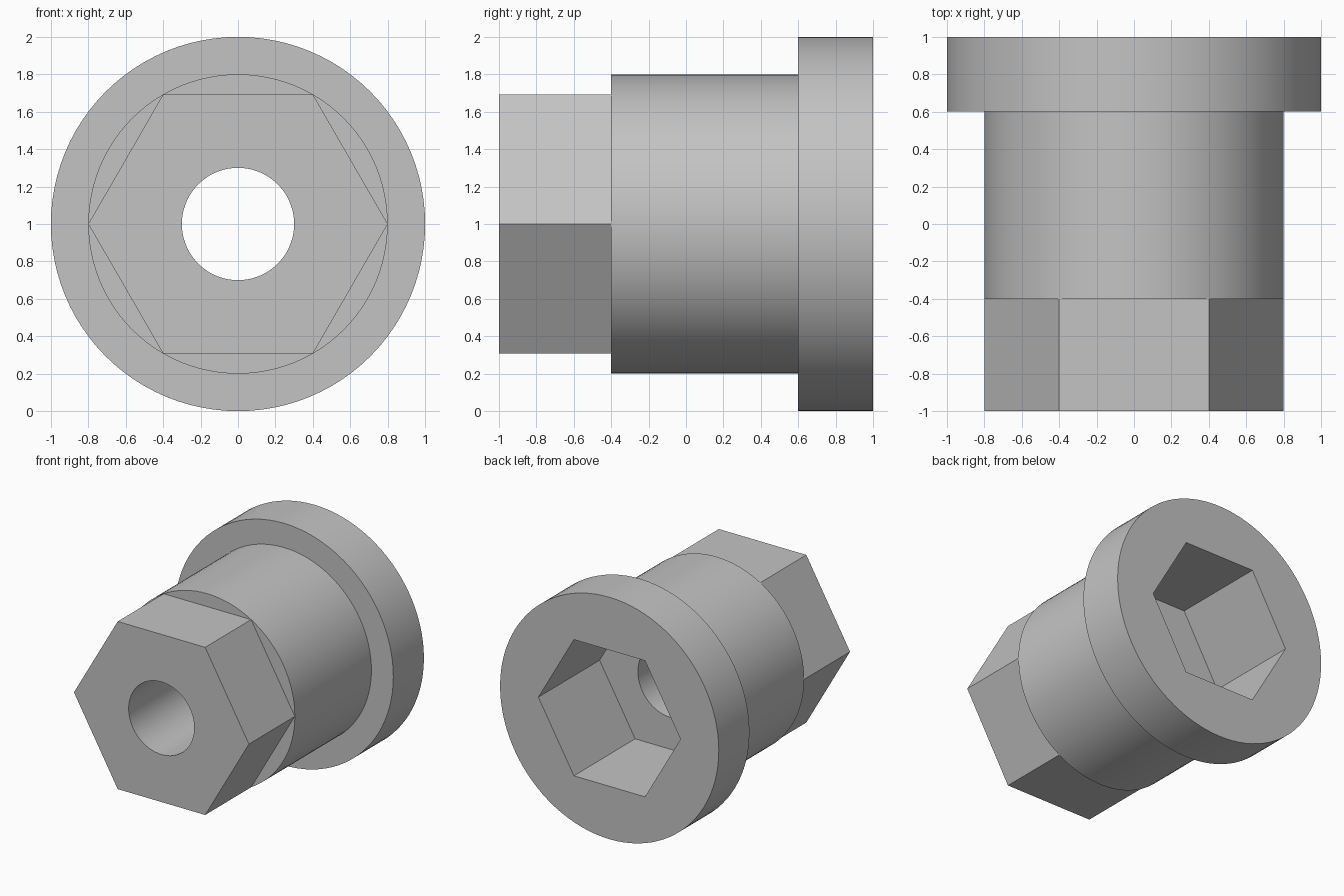
import bpy
import bmesh
from math import pi, cos, sin, radians

cube = bpy.data.objects.get("Cube")
if cube:
    bpy.data.objects.remove(cube)

STEPS = 96      # a multiple of six, so hexagon corners land on samples
CENTRE_Z = 1.0


def material(name, value):
    mat = bpy.data.materials.new(name)
    mat.use_nodes = True
    colour = (value, value, value, 1)
    mat.diffuse_color = colour
    mat.node_tree.nodes["Principled BSDF"].inputs["Base Color"].default_value = colour
    return mat


def circle(radius):
    return lambda a: radius


def hexagon(radius):
    # Corners on +x and -x, flats on top and bottom
    return lambda a: radius * cos(pi / 6) / cos(a % (pi / 3) - pi / 6)


def ring(bm, shape, y):
    verts = []
    for i in range(STEPS):
        a = 2 * pi * i / STEPS
        r = shape(a)
        verts.append(bm.verts.new((r * cos(a), y, CENTRE_Z + r * sin(a))))
    return verts


def loft_closed(name, sections, mat):
    bm = bmesh.new()
    rings = [ring(bm, shape, y) for shape, y in sections]
    for lower, upper in zip(rings, rings[1:] + rings[:1]):
        for i in range(STEPS):
            j = (i + 1) % STEPS
            bm.faces.new((lower[i], lower[j], upper[j], upper[i]))
    # Hexagon corners touch the sleeve rim
    bmesh.ops.remove_doubles(bm, verts=bm.verts, dist=0.0001)
    bmesh.ops.recalc_face_normals(bm, faces=bm.faces)
    mesh = bpy.data.meshes.new(name)
    bm.to_mesh(mesh)
    bm.free()
    mesh.materials.append(mat)
    obj = bpy.data.objects.new(name, mesh)
    bpy.context.collection.objects.link(obj)
    return obj


# Outside from front to back, then the socket and bore back to the front
bushing = loft_closed("hex_flanged_bushing", [
    (circle(0.3), -1.0),
    (hexagon(0.8), -1.0),    # hexagonal head
    (hexagon(0.8), -0.4),
    (circle(0.8), -0.4),     # round sleeve
    (circle(0.8), 0.6),
    (circle(1.0), 0.6),      # flange
    (circle(1.0), 1.0),
    (hexagon(0.65), 1.0),    # hexagonal socket
    (hexagon(0.65), 0.2),
    (circle(0.3), 0.2),      # through bore
], material("grey_metal", 0.55))

bpy.ops.object.select_all(action='DESELECT')
bushing.select_set(True)
bpy.context.view_layer.objects.active = bushing
bpy.ops.object.shade_smooth_by_angle(angle=radians(30))
